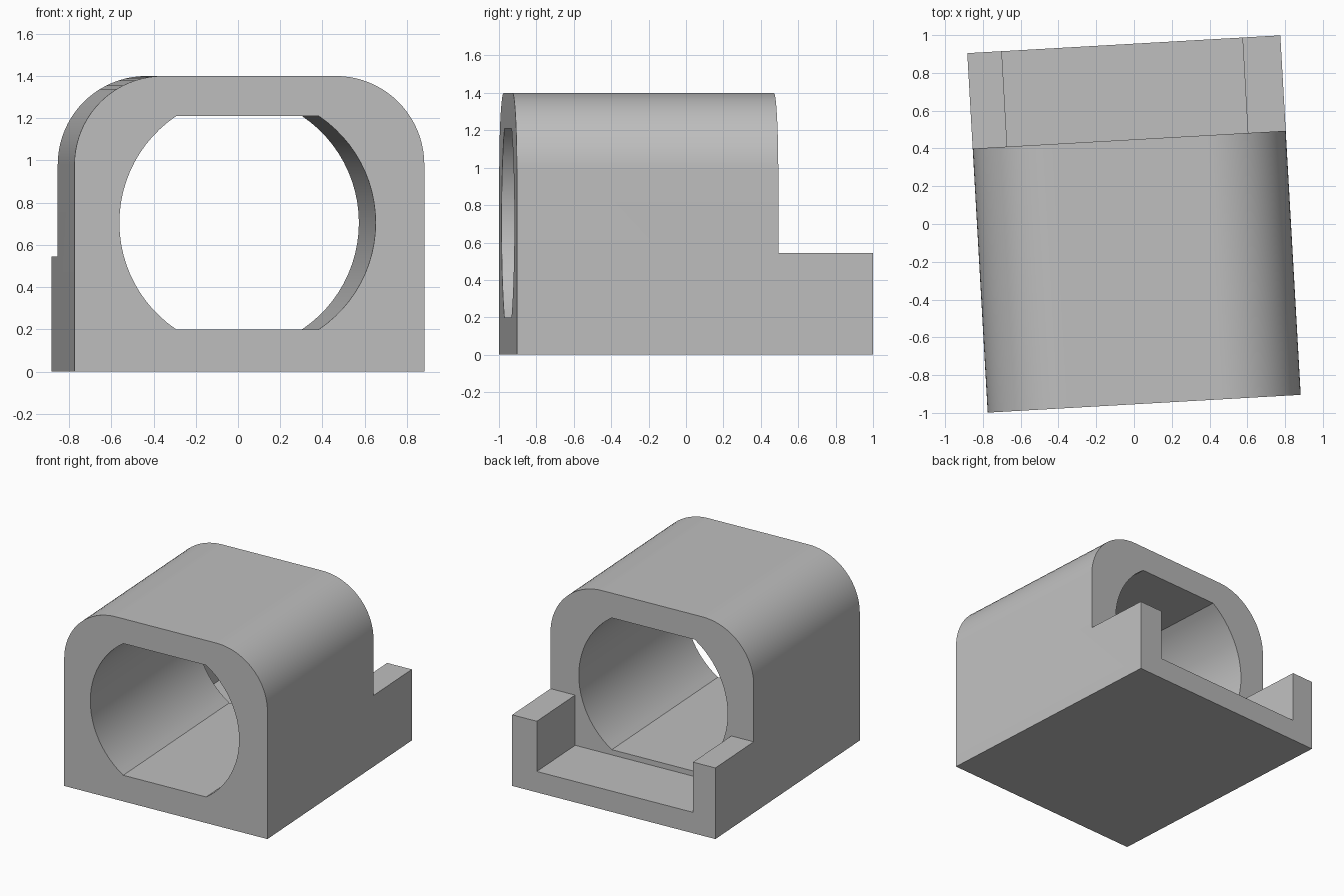
import bpy, bmesh
from math import asin, cos, sin, pi, radians

cube = bpy.data.objects.get("Cube")
if cube:
    bpy.data.objects.remove(cube, do_unlink=True)

HALF_W, HALF_L, HEIGHT = 0.83, 0.953, 1.40
CORNER_R = 0.42
STEP_Y, STEP_Z = 0.447, 0.545
BORE_X, BORE_Z, BORE_R, BORE_FLAT = -0.009, 0.705, 0.608, 0.505
TROUGH_HALF, TROUGH_Z = 0.638, 0.16

grey = bpy.data.materials.new("plain grey")
grey.use_nodes = True
grey.diffuse_color = (0.52, 0.52, 0.52, 1)
grey.node_tree.nodes["Principled BSDF"].inputs["Base Color"].default_value = grey.diffuse_color


def arc(cx, cz, r, start, end, steps):
    angles = [start + (end - start) * i / steps for i in range(steps + 1)]
    return [(cx + r * cos(a), cz + r * sin(a)) for a in angles]


def prism(name, profile, y0, y1):
    """Extrude an x-z profile along y."""
    bm = bmesh.new()
    face = bm.faces.new([bm.verts.new((x, y0, z)) for x, z in profile])
    ext = bmesh.ops.extrude_face_region(bm, geom=[face])
    verts = [v for v in ext["geom"] if isinstance(v, bmesh.types.BMVert)]
    bmesh.ops.translate(bm, verts=verts, vec=(0, y1 - y0, 0))
    bmesh.ops.recalc_face_normals(bm, faces=bm.faces)
    mesh = bpy.data.meshes.new(name)
    bm.to_mesh(mesh)
    bm.free()
    mesh.materials.append(grey)
    obj = bpy.data.objects.new(name, mesh)
    bpy.context.collection.objects.link(obj)
    return obj


def cut(target, cutter):
    bpy.context.view_layer.objects.active = target
    mod = target.modifiers.new("cut", "BOOLEAN")
    mod.operation, mod.solver, mod.object = "DIFFERENCE", "EXACT", cutter
    bpy.ops.object.modifier_apply(modifier=mod.name)
    bpy.data.objects.remove(cutter, do_unlink=True)


# Housing block with rounded top corners
cx, cz = HALF_W - CORNER_R, HEIGHT - CORNER_R
outline = [(-HALF_W, 0), (HALF_W, 0)]
outline += arc(cx, cz, CORNER_R, 0, pi / 2, 20)
outline += arc(-cx, cz, CORNER_R, pi / 2, pi, 20)
housing = prism("housing", outline, -HALF_L, HALF_L)

# Rear step and trough, one T-shaped cut
lo, hi = BORE_X - TROUGH_HALF, BORE_X + TROUGH_HALF
step = [(lo, TROUGH_Z), (hi, TROUGH_Z), (hi, STEP_Z), (1, STEP_Z),
        (1, 2), (-1, 2), (-1, STEP_Z), (lo, STEP_Z)]
cut(housing, prism("step_cutter", step, STEP_Y, 1.2))

# Bore with flat top and bottom
a = asin(BORE_FLAT / BORE_R)
bore = arc(BORE_X, BORE_Z, BORE_R, -a, a, 24)
bore += arc(BORE_X, BORE_Z, BORE_R, pi - a, pi + a, 24)
cut(housing, prism("bore_cutter", bore, -1.2, 0.7))

# Slight turn about the vertical, smooth curves with sharp edges
housing.rotation_euler.z = radians(3.25)
bpy.ops.object.select_all(action="DESELECT")
housing.select_set(True)
bpy.context.view_layer.objects.active = housing
bpy.ops.object.shade_smooth_by_angle(angle=radians(25))
